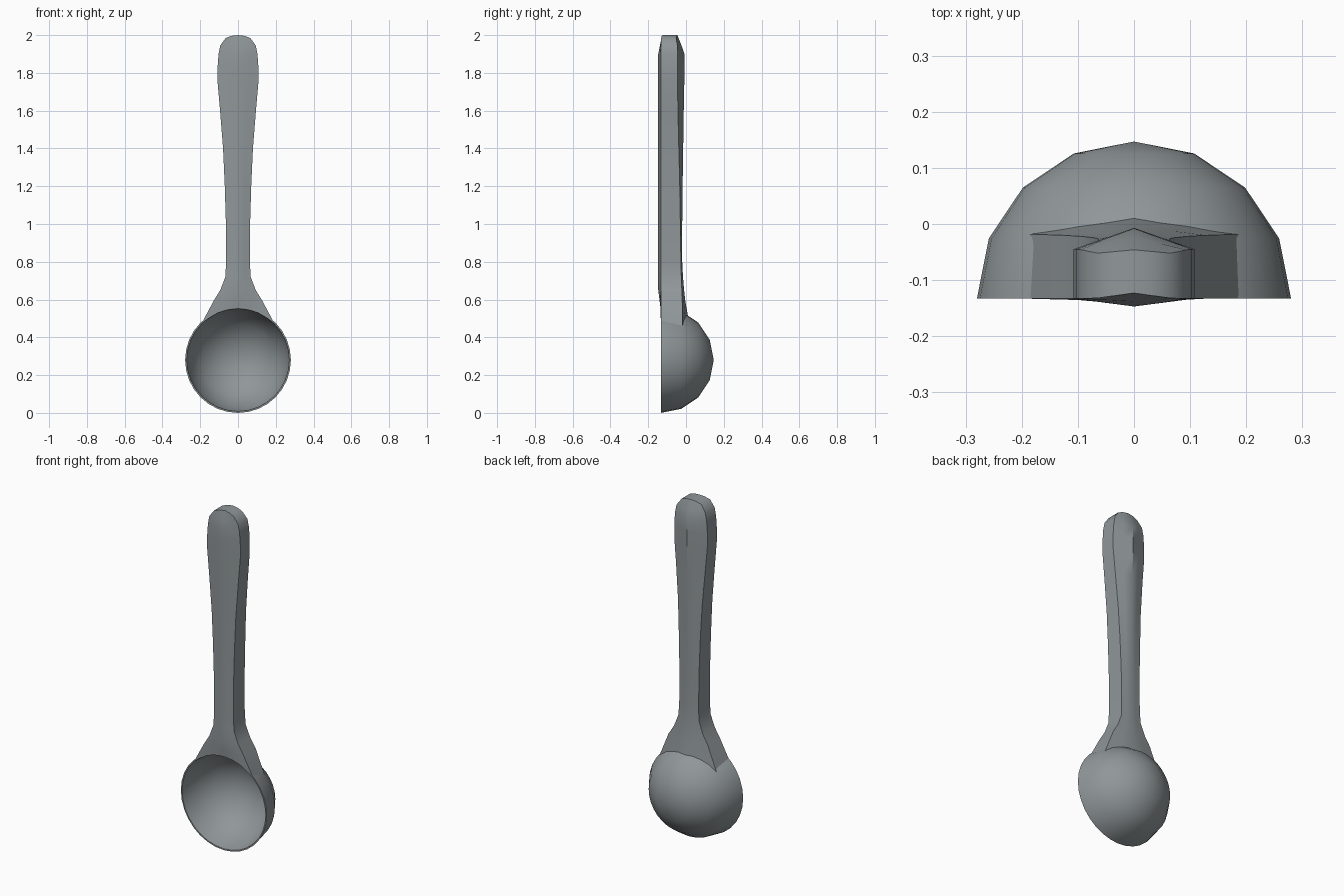
import bpy, bmesh, math

if "Cube" in bpy.data.objects:
    bpy.data.objects.remove(bpy.data.objects["Cube"])

R, ZC, Y0 = 0.28, 0.28, -0.133   # bowl radius, centre height, rim plane

metal = bpy.data.materials.new("grey metal")
metal.diffuse_color = (0.28, 0.31, 0.32, 1)
metal.use_nodes = True
metal.node_tree.nodes["Principled BSDF"].inputs["Base Color"].default_value = metal.diffuse_color


def finish(bm, name, angle):
    bmesh.ops.recalc_face_normals(bm, faces=bm.faces)
    me = bpy.data.meshes.new(name)
    bm.to_mesh(me)
    bm.free()
    ob = bpy.data.objects.new(name, me)
    bpy.context.collection.objects.link(ob)
    me.materials.append(metal)
    bpy.ops.object.select_all(action='DESELECT')
    ob.select_set(True)
    bpy.context.view_layer.objects.active = ob
    bpy.ops.object.shade_smooth_by_angle(angle=math.radians(angle))
    return ob


def bridge(bm, a, b):
    n = len(a)
    for i in range(n):
        bm.faces.new((a[i], a[(i + 1) % n], b[(i + 1) % n], b[i]))


# bowl: thin half-sphere shell opening to the front
bm = bmesh.new()
SEG, RINGS = 32, 4
rims = []
for r in (R, R - 0.008):
    rings = []
    for k in range(RINGS):
        t = math.pi / 2 * k / RINGS
        rings.append([bm.verts.new((r * math.cos(t) * math.sin(2 * math.pi * i / SEG),
                                    Y0 + r * math.sin(t),
                                    ZC + r * math.cos(t) * math.cos(2 * math.pi * i / SEG)))
                      for i in range(SEG)])
    for a, b in zip(rings, rings[1:]):
        bridge(bm, a, b)
    pole = bm.verts.new((0, Y0 + r, ZC))
    for i in range(SEG):
        bm.faces.new((rings[-1][i], rings[-1][(i + 1) % SEG], pole))
    rims.append(rings[0])
bridge(bm, rims[0], rims[1])
finish(bm, "bowl", 40)

# handle: ridged bar lofted upwards
# height, half width, front ridge y, front edge y, back ridge y, back edge y
rows = [
    (0.50, 0.190, -0.133, -0.133, 0.010, -0.018),
    (0.595, 0.128, -0.140, -0.133, -0.004, -0.020),
    (0.65, 0.094, -0.147, -0.133, -0.010, -0.022),
    (0.72, 0.067, -0.147, -0.133, -0.016, -0.025),
    (0.80, 0.063, -0.147, -0.133, -0.020, -0.027),
    (1.00, 0.064, -0.147, -0.133, -0.020, -0.030),
    (1.20, 0.070, -0.147, -0.133, -0.018, -0.033),
    (1.40, 0.079, -0.147, -0.133, -0.015, -0.038),
    (1.60, 0.095, -0.147, -0.133, -0.012, -0.043),
    (1.75, 0.108, -0.147, -0.133, -0.009, -0.045),
    (1.83, 0.108, -0.147, -0.133, -0.007, -0.045),
    (1.90, 0.103, -0.147, -0.133, -0.008, -0.045),
    (1.945, 0.094, -0.138, -0.133, -0.024, -0.046),
    (1.985, 0.065, -0.123, -0.132, -0.046, -0.052),
]
U = (-1, -0.5, 0, 0.5, 1)
bm = bmesh.new()
loops = []
for n, (z, w, fc, fe, bc, be) in enumerate(rows):
    loop = []
    for us, yc, ye in ((U, fc, fe), (U[::-1], bc, be)):
        for u in us:
            x, y, h = u * w, yc + (ye - yc) * abs(u), z
            if n == 0:                      # foot follows the bowl
                h = ZC + math.sqrt(0.275 ** 2 - x * x - (y - Y0) ** 2)
            if n == len(rows) - 1:          # rounded tip
                h += 0.015 * (1 - u * u)
            loop.append(bm.verts.new((x, y, h)))
    loops.append(loop)
for a, b in zip(loops, loops[1:]):
    bridge(bm, a, b)
top = loops[-1]
for i in range(4):
    bm.faces.new((top[i], top[i + 1], top[8 - i], top[9 - i]))
finish(bm, "handle", 35)
